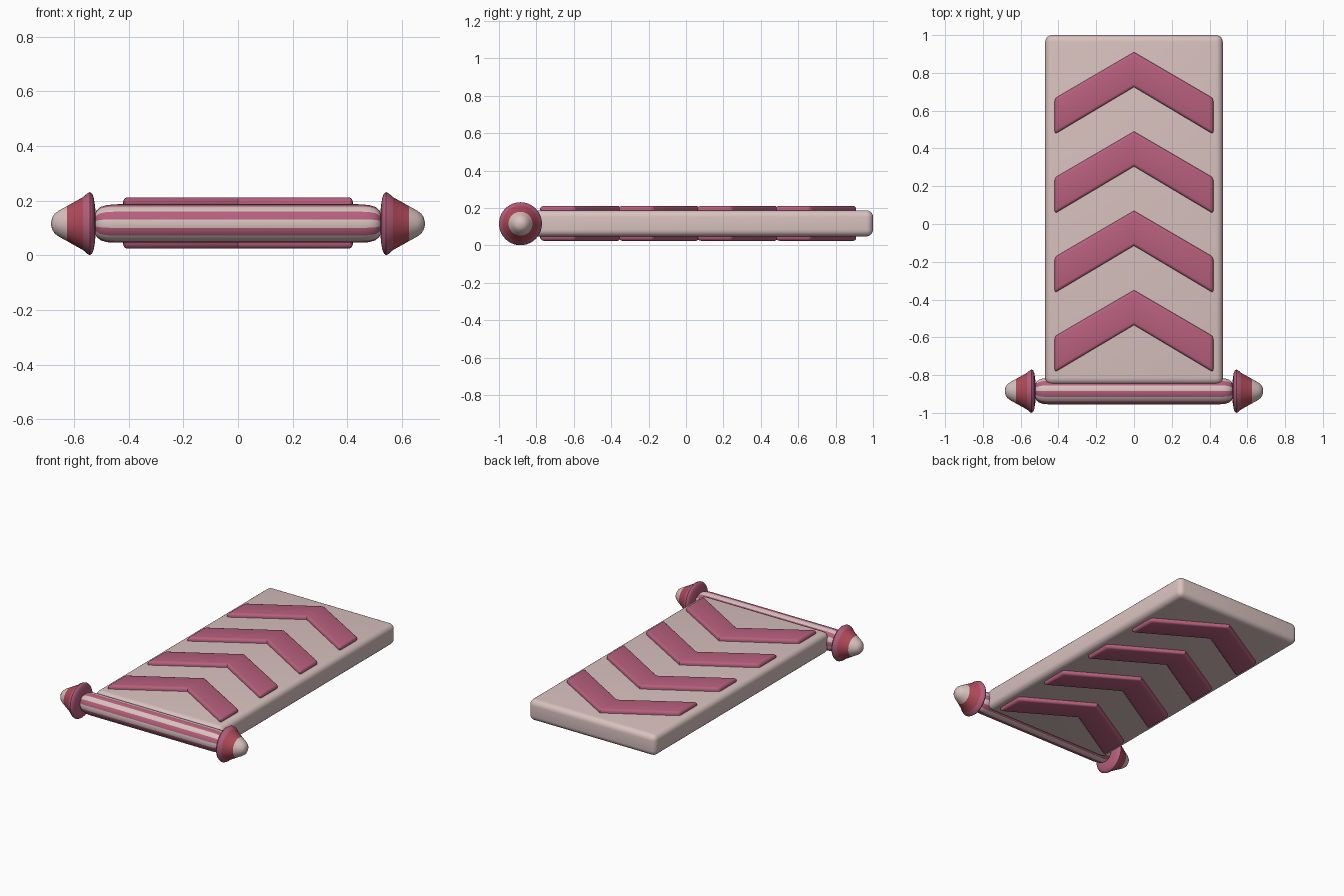
import bpy, bmesh, math

if "Cube" in bpy.data.objects:
    bpy.data.objects.remove(bpy.data.objects["Cube"])

AXIS_Y, MID_Z = -0.885, 0.116


def material(name, rgb):
    m = bpy.data.materials.new(name)
    m.diffuse_color = (*rgb, 1)
    m.use_nodes = True
    m.node_tree.nodes["Principled BSDF"].inputs["Base Color"].default_value = m.diffuse_color
    return m


CREAM = material("pale rose cream", (0.69, 0.54, 0.52))
PINK = material("dusty pink", (0.47, 0.115, 0.20))
RED = material("deep red", (0.44, 0.07, 0.10))


def finish(name, bm, mats, angle=40):
    bmesh.ops.recalc_face_normals(bm, faces=bm.faces)
    me = bpy.data.meshes.new(name)
    bm.to_mesh(me)
    bm.free()
    ob = bpy.data.objects.new(name, me)
    bpy.context.collection.objects.link(ob)
    for m in mats:
        me.materials.append(m)
    bpy.ops.object.select_all(action='DESELECT')
    ob.select_set(True)
    bpy.context.view_layer.objects.active = ob
    bpy.ops.object.shade_smooth_by_angle(angle=math.radians(angle))
    return ob


def lathe(name, profile, segs, start, mats, pick, side=1):
    """Revolve (x, radius) points about the bar axis; pick(ring, segment) gives the material slot."""
    bm = bmesh.new()
    rings = []
    for x, r in profile:
        ring = []
        for k in range(segs):
            a = start + k * math.tau / segs
            ring.append(bm.verts.new((side * x, AXIS_Y - r * math.cos(a), MID_Z + r * math.sin(a))))
        rings.append(ring)
    for i in range(len(rings) - 1):
        for k in range(segs):
            n = (k + 1) % segs
            f = bm.faces.new((rings[i][k], rings[i][n], rings[i + 1][n], rings[i + 1][k]))
            f.material_index = pick(i, k)
    bm.faces.new(rings[0]).material_index = pick(0, 0)
    bm.faces.new(rings[-1]).material_index = pick(len(rings) - 2, 0)
    return finish(name, bm, mats)


# flat board with rounded edges
bm = bmesh.new()
bmesh.ops.create_cube(bm, size=1)
for v in bm.verts:
    v.co.x *= 0.94
    v.co.y = 1.0 if v.co.y > 0 else -0.85
    v.co.z = MID_Z + 0.002 + v.co.z * 0.14
bmesh.ops.bevel(bm, geom=bm.edges[:], offset=0.036, segments=5, profile=0.5, affect='EDGES')
finish("board", bm, [CREAM])

# raised chevrons on both faces of the board
OUTLINE = [(0, 0.91), (0.42, 0.665), (0.42, 0.475), (0, 0.725), (-0.42, 0.475), (-0.42, 0.665)]
for label, s in (("top", 1), ("bottom", -1)):
    for n in range(4):
        bm = bmesh.new()
        low, high = ([bm.verts.new((x, y - 0.42 * n, MID_Z + 0.002 + s * h)) for x, y in OUTLINE]
                     for h in (0.055, 0.094))
        # split at the ridge line so every face is a quad
        for a, b, c, d in ((0, 1, 2, 3), (0, 3, 4, 5)):
            for loop in (low, high):
                bm.faces.new((loop[a], loop[b], loop[c], loop[d]))
        for i in range(6):
            j = (i + 1) % 6
            bm.faces.new((low[i], low[j], high[j], high[i]))
        bmesh.ops.recalc_face_normals(bm, faces=bm.faces)
        ridge = [e for e in bm.edges if e.verts[0] in high and e.verts[1] in high
                 and not e.calc_face_angle(0) < 0.1]
        ends = [bm.edges.get((low[i], high[i])) for i in (1, 2, 4, 5)]
        bmesh.ops.bevel(bm, geom=ridge + ends, offset=0.016, segments=3, profile=0.5, affect='EDGES')
        finish(f"{label}_chevron_{n + 1}", bm, [PINK])

# front bar with fourteen lengthwise stripes
half = [(0.45, 0.07), (0.48, 0.068), (0.503, 0.061), (0.518, 0.048), (0.525, 0.03)]
bar = [(-x, r) for x, r in reversed(half)] + half
lathe("striped_bar", bar, 42, -math.pi / 14, [CREAM, PINK], lambda i, k: (k // 3) % 2)

# pointed end knobs: pink flange, red band, cream tip
KNOB = [(0.521, 0.03), (0.523, 0.065), (0.528, 0.095), (0.534, 0.11), (0.542, 0.115), (0.550, 0.112),
        (0.567, 0.097), (0.626, 0.064), (0.655, 0.048), (0.671, 0.036), (0.680, 0.022), (0.684, 0.006)]
for label, s in (("right", 1), ("left", -1)):
    lathe(label + "_knob", KNOB, 40, 0, [PINK, RED, CREAM],
          lambda i, k: 0 if i < 6 else 1 if i < 7 else 2, s)
